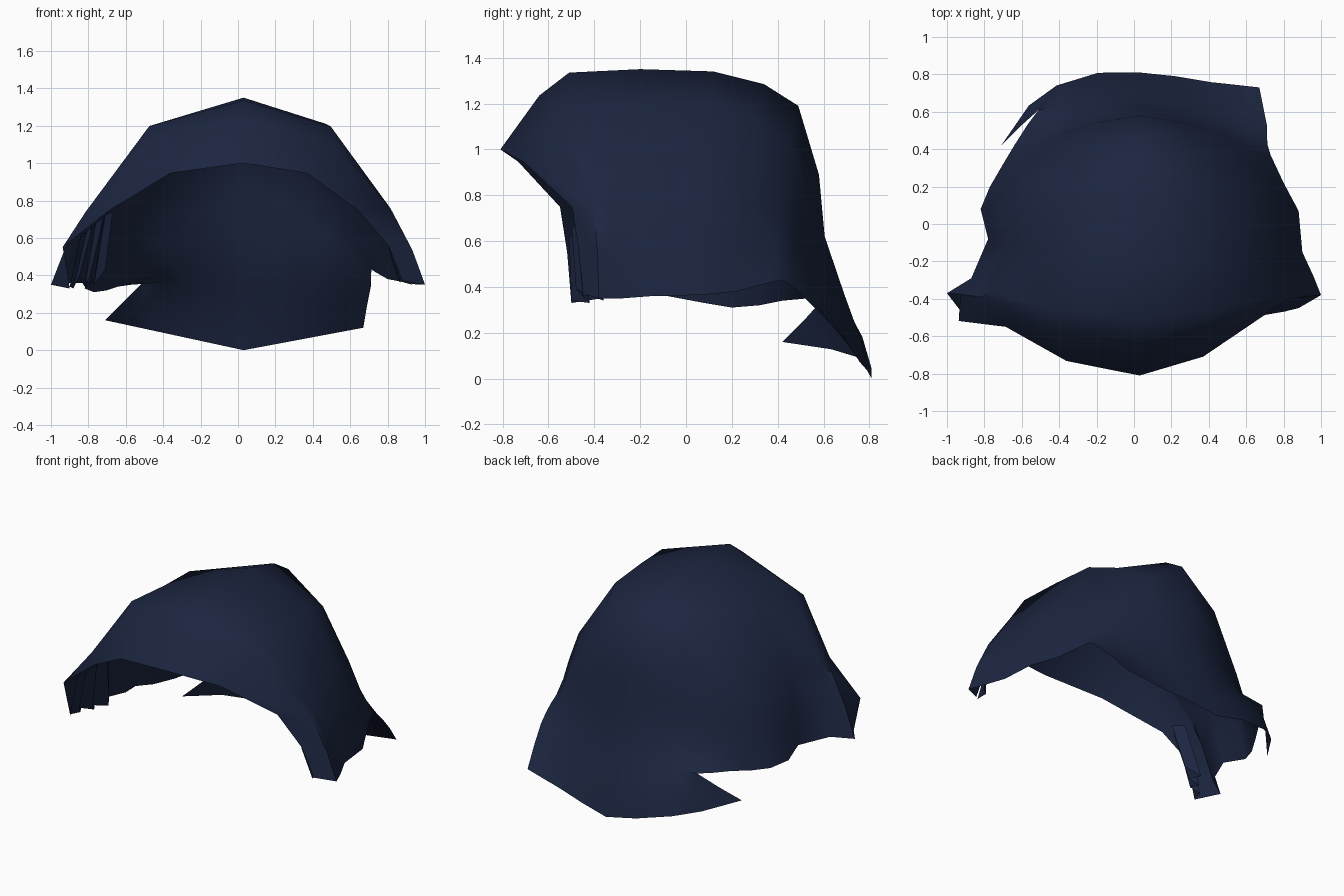
import bpy, math

if "Cube" in bpy.data.objects:
    bpy.data.objects.remove(bpy.data.objects["Cube"])

navy = bpy.data.materials.new("dark navy cloth")
navy.diffuse_color = (0.0115, 0.019, 0.052, 1)
navy.use_nodes = True
navy.node_tree.nodes["Principled BSDF"].inputs["Base Color"].default_value = navy.diffuse_color


def make_sheet(name, rows):
    """Skin a grid of points as one cloth sheet."""
    n = len(rows[0])
    verts = [p for row in rows for p in row]
    faces = [(i * n + j, i * n + j + 1, (i + 1) * n + j + 1, (i + 1) * n + j)
             for i in range(len(rows) - 1) for j in range(n - 1)]
    mesh = bpy.data.meshes.new(name)
    mesh.from_pydata(verts, [], faces)
    mesh.materials.append(navy)
    obj = bpy.data.objects.new(name, mesh)
    bpy.context.collection.objects.link(obj)
    bpy.ops.object.select_all(action='DESELECT')
    obj.select_set(True)
    bpy.context.view_layer.objects.active = obj
    bpy.ops.object.shade_smooth_by_angle(angle=math.radians(50))
    return obj


# Ridge line from the front peak, over the crown, down the back: (y, z)
spine = [(-.81, 1.0), (-.64, 1.235), (-.51, 1.335), (-.2, 1.35), (.12, 1.34), (.34, 1.285),
         (.49, 1.19), (.58, .89), (.605, .62), (.69, .37), (.77, .15), (.81, 0)]
# Lower hem on each side, one point per ridge station
right_hem = [(.88, -.45, .37), (1.0, -.38, .35), (.96, -.28, .35), (.90, -.15, .36),
             (.88, .07, .365), (.80, .22, .38), (.73, .37, .42), (.715, .42, .43),
             (.71, .47, .40), (.71, .53, .34), (.69, .63, .24), (.67, .73, .12)]
left_hem = [(-.90, -.50, .33), (-1.0, -.37, .35), (-.87, -.29, .36), (-.78, -.08, .36),
            (-.82, .08, .33), (-.77, .20, .31), (-.70, .32, .32), (-.64, .42, .34),
            (-.57, .53, .35), (-.51, .61, .36), (-.61, .52, .26), (-.71, .42, .16)]
# How arched each section is (1 = domed, 0 = flat)
arch = [1, 1, 1, 1, .97, .8, .52, .22, .05, 0, 0, 0]

# Section shape from ridge to hem, as fractions of the span in x, y and z
FLAT = (0, .3, .6, .8, 1)
DOME = ((0, .5, .84, .93, 1), (0, .25, .65, .82, 1), (0, .14, .58, .79, 1))
WIDE = ((0, .56, .89, .95, 1), (0, .25, .7, .85, 1), (0, .14, .58, .79, 1))
CORNER = ((0, .5, .82, .93, 1), (0, .3, .92, .98, 1), (0, .14, .56, .79, 1))
PEAK_R = ((0, .4, .72, .91, 1), (0, .28, .87, .95, 1), (0, .085, .40, .70, 1))
PEAK_L = ((0, .42, .77, 1.04, 1), (0, .25, .84, .94, 1), (0, .08, .375, .67, 1))


def section(i, hem, left):
    """Arched half section from the ridge to the hem."""
    if i == 0:
        shape = PEAK_L if left else PEAK_R
    else:
        shape = CORNER if i == 1 else WIDE if left and i < 5 else DOME
    y0, z0 = spine[i]
    hx, hy, hz = hem[i]
    a = arch[i]
    pts = []
    for f, fx, fy, fz in zip(FLAT, *shape):
        x, z = f + (fx - f) * a, f + (fz - f) * a
        y = fy ** 4 if left and i > 9 else fy   # torn flap turns in sharply
        pts.append((.03 + (hx - .03) * x, y0 + (hy - y0) * y, z0 + (hz - z0) * z))
    return pts


# Hood: left half, ridge, right half
rows = []
for i in range(len(spine)):
    left = section(i, left_hem, True)
    right = section(i, right_hem, False)
    rows.append(left[:0:-1] + right)
make_sheet("hood", rows)

# Gathered folds hanging inside the left front corner
top = [(-.84, -.51, .62), (-.81, -.46, .63), (-.78, -.50, .66), (-.76, -.40, .68),
       (-.72, -.48, .71), (-.71, -.36, .72), (-.67, -.44, .74)]
bottom = [(-.90, -.50, .34), (-.88, -.42, .33), (-.85, -.48, .39), (-.82, -.36, .34),
          (-.79, -.42, .40), (-.77, -.28, .35), (-.71, -.36, .43)]
make_sheet("gathered_folds", [top, bottom])

# Small tuck on the right front corner
make_sheet("right_tuck", [[(.80, -.47, .56), (.84, -.40, .55), (.87, -.36, .56)],
                          [(.87, -.45, .36), (.86, -.38, .37), (.93, -.32, .35)]])
